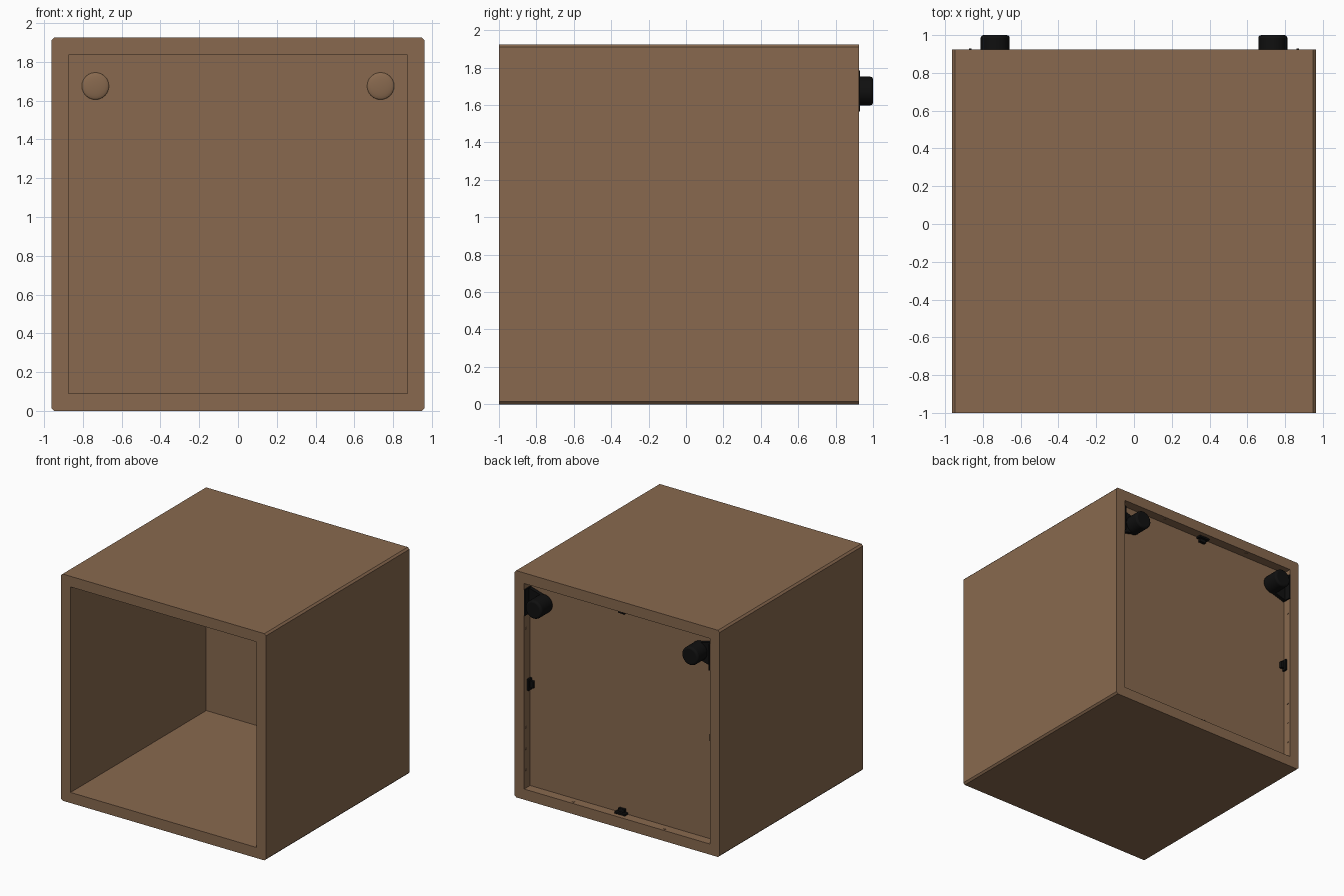
import bpy, bmesh, math
from mathutils import Matrix, Vector

cube = bpy.data.objects.get("Cube")
if cube:
    bpy.data.objects.remove(cube, do_unlink=True)

HALF = 0.9625                 # half of the outer width and height
INNER = HALF - 0.09           # half of the opening
FRONT, BACK = -1.0, 0.925
PANEL_FRONT, PANEL_BACK = 0.82, 0.845
CENTRE = Matrix.Translation((0, 0, HALF))


def material(name, rgb):
    mat = bpy.data.materials.new(name)
    mat.use_nodes = True
    mat.diffuse_color = (*rgb, 1)
    mat.node_tree.nodes["Principled BSDF"].inputs["Base Color"].default_value = (*rgb, 1)
    return mat


WOOD = material("brown wood", (0.246, 0.141, 0.077))
BLACK = material("black plastic", (0.005, 0.005, 0.005))


def finish(name, bm, mat, matrix=Matrix(), smooth=False, bevel=0):
    """Turn a bmesh into an object placed by the matrix."""
    bm.transform(matrix)
    bmesh.ops.recalc_face_normals(bm, faces=bm.faces)
    mesh = bpy.data.meshes.new(name)
    bm.to_mesh(mesh)
    bm.free()
    mesh.materials.append(mat)
    ob = bpy.data.objects.new(name, mesh)
    bpy.context.collection.objects.link(ob)
    if bevel:
        mod = ob.modifiers.new("soft edges", "BEVEL")
        mod.width, mod.segments = bevel, 3
        mod.limit_method = "ANGLE"
    if smooth:
        bpy.ops.object.select_all(action="DESELECT")
        ob.select_set(True)
        bpy.context.view_layer.objects.active = ob
        bpy.ops.object.shade_smooth_by_angle(angle=math.radians(35))
    return ob


def prism(name, outline, y0, y1, mat, matrix=Matrix(), bevel=0):
    """Extrude an x-z outline from y0 to y1."""
    bm = bmesh.new()
    face = bm.faces.new([bm.verts.new((x, y0, z)) for x, z in outline])
    new = bmesh.ops.extrude_face_region(bm, geom=[face])["geom"]
    verts = [v for v in new if isinstance(v, bmesh.types.BMVert)]
    bmesh.ops.translate(bm, verts=verts, vec=(0, y1 - y0, 0))
    return finish(name, bm, mat, matrix, bevel=bevel)


def rect(x0, x1, z0, z1):
    return [(x0, z0), (x1, z0), (x1, z1), (x0, z1)]


def rod(name, radius, start, end, mat, matrix=Matrix(), bevel=0, sides=32):
    """Cylinder between two points."""
    start, end = Vector(start), Vector(end)
    axis = end - start
    bm = bmesh.new()
    bmesh.ops.create_cone(bm, cap_ends=True, segments=sides, radius1=radius,
                          radius2=radius, depth=axis.length)
    turn = axis.to_track_quat("Z", "Y").to_matrix().to_4x4()
    place = Matrix.Translation((start + end) / 2) @ turn
    return finish(name, bm, mat, matrix @ place, True, bevel)


# Four mitred boards with chamfered outer corners, their clips and dowel heads
side_pins = [-0.72, -0.54, -0.36, 0.48]
pins = {"bottom": [-0.43, 0.43], "right": [-p for p in side_pins],
        "top": [-0.43, 0.43], "left": side_pins}
cut = 0.015
board = [(-INNER, -INNER), (-HALF + cut / 2, -HALF + cut / 2), (-HALF + cut, -HALF),
         (HALF - cut, -HALF), (HALF - cut / 2, -HALF + cut / 2), (INNER, -INNER)]
for i, (side, places) in enumerate(pins.items()):
    turn = CENTRE @ Matrix.Rotation(i * math.pi / 2, 4, "Y")
    prism(side + "_board", board, FRONT, BACK, WOOD, turn)
    prism(side + "_clip_base", rect(-0.05, 0.05, -INNER, -INNER + 0.018),
          PANEL_BACK, PANEL_BACK + 0.045, BLACK, turn, bevel=0.004)
    prism(side + "_clip_nose", rect(-0.03, 0.03, -INNER, -INNER + 0.045),
          PANEL_BACK, PANEL_BACK + 0.025, BLACK, turn, bevel=0.004)
    for n, x in enumerate(places):
        rod(f"{side}_dowel_head_{n + 1}", 0.012, (x, 0.895, -INNER - 0.01),
            (x, 0.895, -INNER + 0.003), WOOD, turn, sides=12)

# Recessed back panel
prism("back_panel", rect(-INNER, INNER, -INNER, INNER),
      PANEL_FRONT, PANEL_BACK, WOOD, CENTRE)

# Wall hangers in the upper back corners, with cover caps inside the box
hang_x, hang_z = 0.735, 1.675
for side, s in (("left", 1), ("right", -1)):
    x = s * hang_x
    rod(side + "_hanger_barrel", 0.077, (x, PANEL_BACK - 0.005, hang_z),
        (x, 1.0, hang_z), BLACK, bevel=0.016)
    prism(side + "_hanger_flange",
          rect(s * (INNER - 0.012), s * INNER, hang_z - 0.11, hang_z + 0.11),
          PANEL_BACK, BACK + 0.005, BLACK)
    prism(side + "_hanger_arm",
          [(s * INNER, hang_z - 0.11), (s * INNER, hang_z + 0.11),
           (x, hang_z + 0.07), (x, hang_z - 0.07)],
          PANEL_BACK, PANEL_BACK + 0.03, BLACK)
    bm = bmesh.new()
    bmesh.ops.create_uvsphere(bm, u_segments=32, v_segments=12, radius=0.07)
    squash = Matrix.Translation((x, PANEL_FRONT, hang_z)) @ Matrix.Diagonal((1, 0.2, 1, 1))
    finish(side + "_cover_cap", bm, WOOD, squash, smooth=True)
